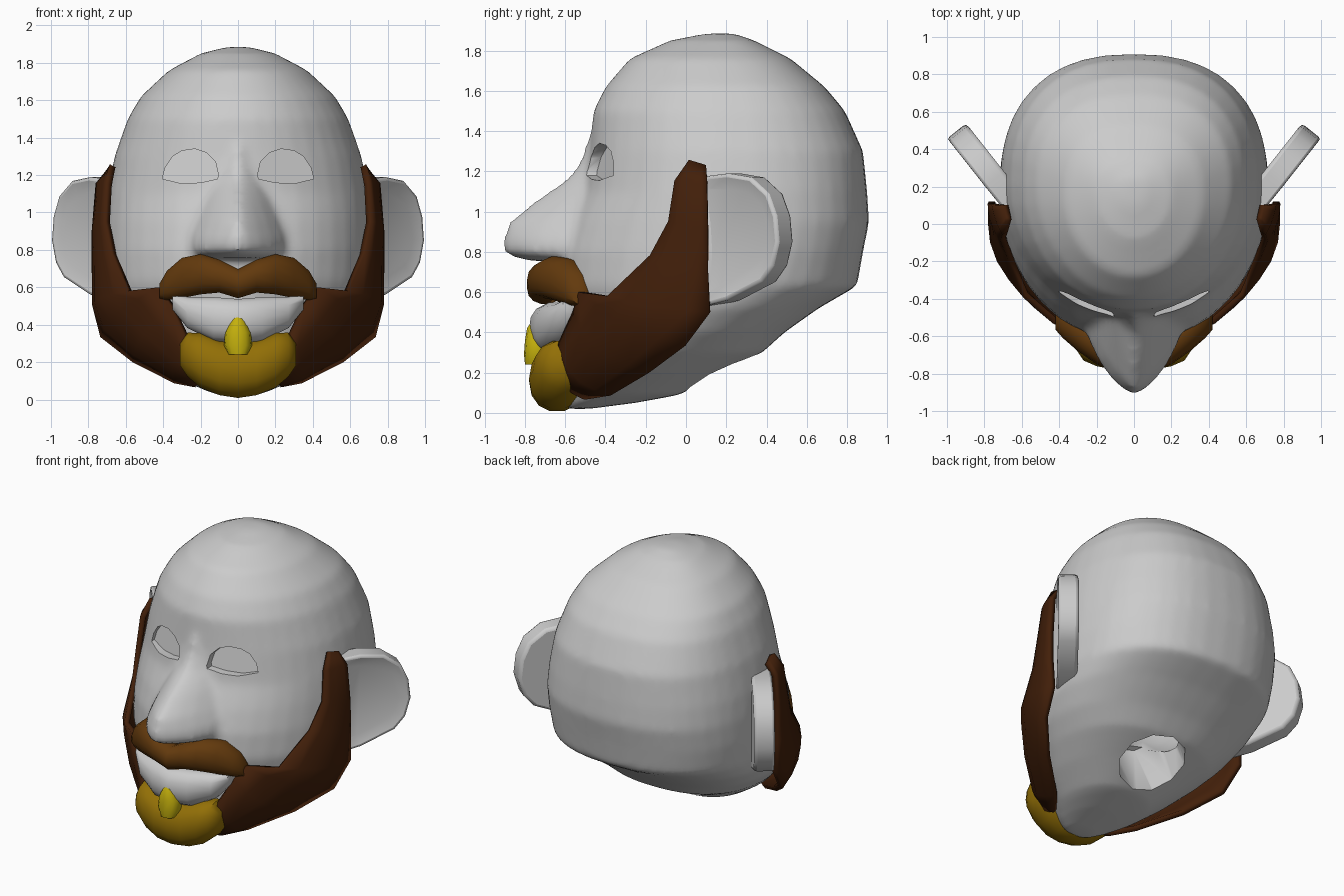
import bpy, bmesh, math
from mathutils import Vector

cube = bpy.data.objects.get("Cube")
if cube:
    bpy.data.objects.remove(cube, do_unlink=True)


def material(name, r, g, b):
    m = bpy.data.materials.new(name)
    m.use_nodes = True
    m.diffuse_color = (r, g, b, 1)
    bsdf = next(n for n in m.node_tree.nodes if n.type == 'BSDF_PRINCIPLED')
    bsdf.inputs["Base Color"].default_value = (r, g, b, 1)
    bsdf.inputs["Roughness"].default_value = 0.8
    return m


grey = material("skin grey", .6, .6, .6)
dark_brown = material("dark brown", .055, .014, .003)
brown = material("chestnut brown", .125, .042, .004)
mustard = material("mustard", .29, .16, .002)
yellow = material("yellow", .56, .44, .004)


def make(name, bm, mat):
    bmesh.ops.recalc_face_normals(bm, faces=bm.faces)
    mesh = bpy.data.meshes.new(name)
    bm.to_mesh(mesh)
    bm.free()
    ob = bpy.data.objects.new(name, mesh)
    bpy.context.collection.objects.link(ob)
    if mat:
        mesh.materials.append(mat)
    return ob


def activate(ob):
    bpy.ops.object.select_all(action='DESELECT')
    ob.select_set(True)
    bpy.context.view_layer.objects.active = ob


def smooth(ob, degrees=45):
    activate(ob)
    bpy.ops.object.shade_smooth_by_angle(angle=math.radians(degrees))


def skin(bm, rows, closed=True):
    """Join rows of points with quads; closed rows become a capped tube."""
    rows = [[bm.verts.new(p) for p in row] for row in rows]
    n = len(rows[0])
    for a, b in zip(rows, rows[1:]):
        for i in range(n if closed else n - 1):
            j = (i + 1) % n
            bm.faces.new((a[i], a[j], b[j], b[i]))
    if closed:
        bm.faces.new(rows[0])
        bm.faces.new(rows[-1])


def loft(name, rows, mat, degrees=45):
    bm = bmesh.new()
    skin(bm, rows)
    ob = make(name, bm, mat)
    smooth(ob, degrees)
    return ob


def power(v, n):
    return math.copysign(abs(v) ** (2 / n), v)


def level(z, cy, front, back, half, n_front, n_back, count):
    """Horizontal section with different front and back depths."""
    pts = []
    for i in range(count):
        a = math.tau * i / count
        s, c = math.sin(a), math.cos(a)
        n, depth = (n_front, front) if c > 0 else (n_back, back)
        pts.append((half * power(s, n), cy - depth * power(c, n), z))
    return pts


def across(name, stations, mat, n=2.2, count=14):
    """Tube across the face, mirrored about x = 0: (x, y, z, half y, half z)."""
    full = [(-s[0],) + s[1:] for s in stations[:0:-1]] + stations
    rows = []
    for x, y, z, hy, hz in full:
        angles = [math.tau * i / count for i in range(count)]
        rows.append([(x, y + hy * power(math.cos(a), n), z + hz * power(math.sin(a), n))
                     for a in angles])
    return loft(name, rows, mat, 50)


def apply(ob, mod):
    activate(ob)
    bpy.ops.object.modifier_apply(modifier=mod.name)


def cut(target, cutter):
    cutter.hide_render = True
    mod = target.modifiers.new("cut", 'BOOLEAN')
    mod.operation = 'DIFFERENCE'
    mod.solver = 'EXACT'
    mod.object = cutter
    apply(target, mod)
    bpy.data.objects.remove(cutter, do_unlink=True)


# Head: z, front y, back y, half width, y of widest point
levels = [(.02, -.6, -.48, .1, -.55), (.05, -.62, -.25, .18, -.48), (.09, -.62, -.03, .27, -.36),
          (.2, -.62, .17, .42, -.25), (.3, -.62, .38, .53, -.13), (.4, -.62, .49, .62, -.04),
          (.52, -.63, .66, .69, .05), (.63, -.64, .85, .71, .13), (.8, -.63, .88, .72, .18),
          (.95, -.58, .91, .715, .2), (1.1, -.51, .9, .7, .2), (1.3, -.48, .88, .66, .2),
          (1.5, -.46, .79, .59, .2), (1.62, -.4, .69, .52, .2), (1.76, -.28, .52, .37, .16),
          (1.85, -.08, .34, .2, .17), (1.885, .1, .24, .06, .17)]
head = loft("head", [level(z, cy, cy - f, b - cy, w, 1.8 if z < .6 else 2, 2.4, 40)
                     for z, f, b, w, cy in levels], grey)

# Nose: z, depth, half width, section exponent; blended into the head
nose = [(1.36, .07, .08, 1.4), (1.26, .1, .1, 1.4), (1.17, .16, .14, 1.35),
        (1.06, .32, .2, 1.35), (.95, .46, .25, 1.4), (.86, .49, .285, 1.55),
        (.79, .485, .29, 1.6), (.755, .36, .25, 1.6)]
nose = loft("nose", [level(z, -.42, d, .1, w, n, 2, 24) for z, d, w, n in nose], grey)
head.select_set(True)
bpy.context.view_layer.objects.active = head
bpy.ops.object.join()
mod = head.modifiers.new("blend", 'REMESH')
mod.mode = 'VOXEL'
mod.voxel_size = .025
apply(head, mod)
mod = head.modifiers.new("soften", 'SMOOTH')
mod.factor = .5
mod.iterations = 7
apply(head, mod)

# Eye sockets: almond prisms cut to a shallow sloping floor
almond = [(.105, 1.2), (.12, 1.27), (.17, 1.32), (.23, 1.34), (.3, 1.33), (.35, 1.3),
          (.39, 1.24), (.405, 1.18), (.3, 1.155), (.2, 1.16), (.11, 1.18)]
for side in (-1, 1):
    bm = bmesh.new()
    skin(bm, [[(side * x, -.8, z) for x, z in almond],
              [(side * x, -.43 + (x - .11) * .38 - (1.25 - z) * .2, z) for x, z in almond]])
    cut(head, make("eye_cutter", bm, None))

# Hollow inside, reached by the neck opening under the back of the head
bpy.ops.mesh.primitive_uv_sphere_add(segments=24, ring_count=14, radius=1, location=(0, .15, .95))
bpy.context.object.scale = (.52, .45, .6)
cut(head, bpy.context.object)
bpy.ops.mesh.primitive_cylinder_add(vertices=10, radius=.22, depth=.7,
                                    location=(0, .16, .25), rotation=(.45, 0, 0))
cut(head, bpy.context.object)
head.data.materials.clear()
head.data.materials.append(grey)
smooth(head, 40)

# Ears: tilted slabs with a dished front and soft rim
outline = [(-.1, 1.17), (.1, 1.19), (.25, 1.17), (.36, 1.09), (.41, .98), (.425, .85),
           (.39, .73), (.32, .65), (.1, .56), (-.1, .52)]
for side, label in ((1, "left"), (-1, "right")):
    bm = bmesh.new()
    rows = []
    for depth in (0, .135):
        rows.append([(side * (.74 + .62 * u - .785 * depth), .12 + .785 * u + .62 * depth, z)
                     for u, z in outline])
    skin(bm, rows)
    bmesh.ops.recalc_face_normals(bm, faces=bm.faces)
    dish = min((f for f in bm.faces if len(f.verts) > 4),
               key=lambda f: f.calc_center_median().y)
    bmesh.ops.inset_region(bm, faces=[dish], thickness=.08, depth=-.025)
    ear = make(label + "_ear", bm, grey)
    mod = ear.modifiers.new("soft rim", 'BEVEL')
    mod.width = .02
    mod.segments = 2
    smooth(ear, 50)

# Beard: front edge, back edge and outward bulge from sideburn to chin
strip = [((.67, .02, 1.25), (.685, .1, 1.22), 0), ((.69, -.05, 1.15), (.745, .105, 1.15), .01),
         ((.7, -.08, .95), (.765, .11, .9), .02), ((.665, -.17, .78), (.765, .11, .7), .03),
         ((.58, -.38, .58), (.76, .12, .5), .07), ((.42, -.52, .6), (.72, 0, .34), .08),
         ((.35, -.55, .5), (.55, -.18, .21), .09), ((.28, -.62, .35), (.33, -.37, .1), .07),
         ((.24, -.64, .2), (.22, -.5, .08), .02)]
bm = bmesh.new()
for side in (-1, 1):
    rows = []
    for front, back, bulge in strip:
        front, back = Vector(front), Vector(back)
        out = ((front + back) / 2 - Vector((0, 0, .6))).normalized()
        row = [front.lerp(back, i / 5) + out * bulge * math.sin(math.pi * i / 5)
               for i in range(6)]
        rows.append([(side * p.x, p.y, p.z) for p in row])
    skin(bm, rows, closed=False)
beard = make("beard", bm, dark_brown)
mod = beard.modifiers.new("thickness", 'SOLIDIFY')
mod.thickness = .035
mod.offset = 0
smooth(beard)

# Moustache, lips and chin tuft
across("moustache", [(0, -.7, .62, .09, .08), (.1, -.69, .66, .1, .09),
                     (.2, -.64, .67, .11, .11), (.3, -.58, .65, .1, .11),
                     (.38, -.54, .61, .07, .08), (.42, -.525, .58, .04, .04)], brown)
across("lips", [(0, -.68, .42, .1, .12), (.13, -.66, .43, .09, .12),
                (.27, -.61, .465, .08, .085), (.35, -.565, .525, .05, .045)], grey)
across("chin_tuft", [(0, -.64, .16, .14, .155), (.1, -.64, .17, .14, .15),
                     (.2, -.63, .21, .13, .15), (.27, -.61, .24, .12, .12),
                     (.31, -.6, .24, .07, .06)], mustard)

# Small tuft below the lip: z, half width, centre y
patch = [(.24, .055, -.73), (.29, .075, -.735), (.36, .07, -.73),
         (.42, .045, -.72), (.45, .03, -.7)]
loft("lip_tuft", [level(z, y, .07, .06, w, 2.4, 2, 12) for z, w, y in patch], yellow, 50)
